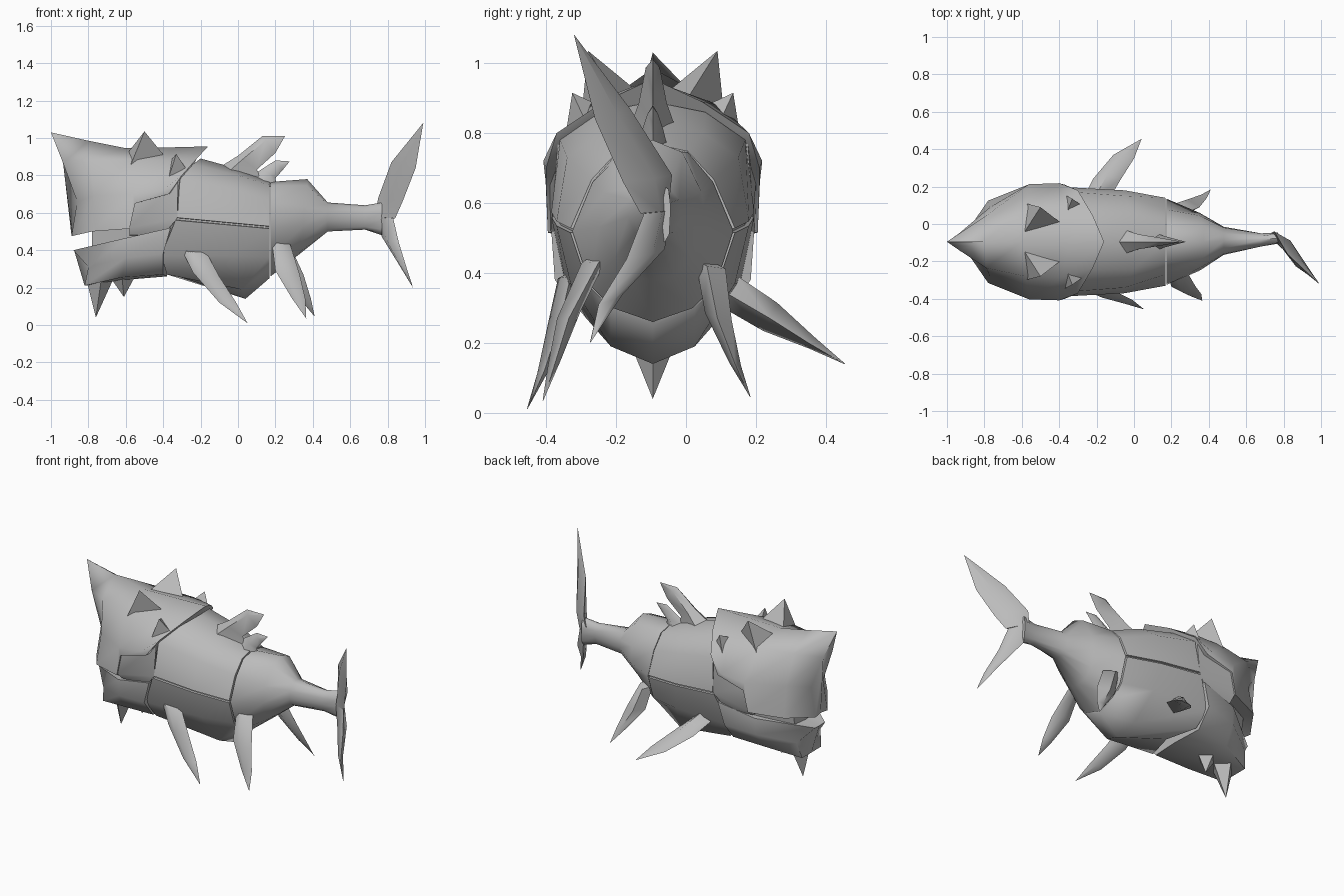
import bpy, bmesh
from mathutils import Vector

MID = -0.095  # y of the fish's centre plane
grey = bpy.data.materials.new("armour grey")
grey.diffuse_color = (0.5, 0.5, 0.5, 1)


def finish(name, bm, angle):
    bmesh.ops.recalc_face_normals(bm, faces=bm.faces)
    mesh = bpy.data.meshes.new(name)
    bm.to_mesh(mesh)
    bm.free()
    ob = bpy.data.objects.new(name, mesh)
    bpy.context.collection.objects.link(ob)
    mesh.materials.append(grey)
    bpy.ops.object.select_all(action='DESELECT')
    bpy.context.view_layer.objects.active = ob
    ob.select_set(True)
    bpy.ops.object.shade_smooth_by_angle(angle=angle)


def skin(name, rings, angle):
    """Join rings of points into a closed, capped surface."""
    bm = bmesh.new()
    loops = [[bm.verts.new(p) for p in r] for r in rings]
    n = len(loops[0])
    for a, b in zip(loops, loops[1:]):
        for i in range(n):
            j = (i + 1) % n
            bm.faces.new((a[i], a[j], b[j], b[i]))
    bm.faces.new(loops[0])
    bm.faces.new(loops[-1])
    bmesh.ops.remove_doubles(bm, verts=bm.verts, dist=0.0005)
    finish(name, bm, angle)


def plate(name, rows, centres=None):
    """Symmetric part from lengthwise rows of (x, half width, z), top to bottom."""
    rings = []
    for k, col in enumerate(zip(*rows)):
        c = centres[k] if centres else MID
        right = [(x, c + w, z) for x, w, z in col]
        left = [(x, c - w, z) for x, w, z in col[1:-1]]
        rings.append(right + left[::-1])
    skin(name, rings, 1.0)


def fin(name, direction, stations, bias=0.5):
    """Diamond-section blade from (leading point, trailing point, half thickness)."""
    d = Vector(direction).normalized()
    rings = []
    for lead, trail, t in stations:
        a, b = Vector(lead), Vector(trail)
        m = a.lerp(b, bias)
        rings.append([a, m + d * t, b, m - d * t])
    skin(name, rings, 1.1)


def spike(name, base, tip, side=1):
    """Pyramid with points given as (x, offset from centre plane, z)."""
    bm = bmesh.new()
    vs = [bm.verts.new((x, MID + side * w, z)) for x, w, z in base + [tip]]
    n = len(base)
    for i in range(n):
        bm.faces.new((vs[i], vs[(i + 1) % n], vs[-1]))
    bm.faces.new(vs[:n])
    finish(name, bm, 1.1)


# Skull shield with a narrow prow and swept-back rear edge
plate("skull_shield", [
    [(-1, 0, 1.03), (-.8, 0, .985), (-.6, 0, .945), (-.35, 0, .95), (-.16, 0, .955)],
    [(-.935, .045, .865), (-.79, .14, .885), (-.58, .185, .885), (-.38, .19, .88), (-.22, .14, .89)],
    [(-.86, .06, .66), (-.77, .185, .69), (-.56, .308, .70), (-.40, .313, .72), (-.30, .275, .80)],
    [(-.89, .06, .475), (-.78, .22, .50), (-.58, .30, .515), (-.55, .305, .65), (-.37, .305, .70)],
    [(-.885, 0, .48), (-.77, 0, .53), (-.58, 0, .55), (-.50, 0, .66), (-.30, 0, .74)],
])

# Cheeks between skull and torso
plate("cheeks", [
    [(-.55, 0, .68), (-.32, 0, .78)],
    [(-.55, .295, .66), (-.32, .272, .77)],
    [(-.58, .292, .52), (-.325, .288, .57)],
    [(-.58, .25, .48), (-.40, .265, .48)],
    [(-.58, 0, .47), (-.40, 0, .48)],
])

# Mouth interior
plate("mouth", [
    [(-.78, 0, .53), (-.5, 0, .55)],
    [(-.78, .13, .51), (-.5, .26, .53)],
    [(-.78, .11, .40), (-.5, .25, .42)],
    [(-.78, 0, .39), (-.5, 0, .40)],
])

# Lower jaw
plate("lower_jaw", [
    [(-.875, 0, .395), (-.6, 0, .44), (-.36, 0, .52)],
    [(-.88, .05, .40), (-.6, .255, .465), (-.36, .29, .52)],
    [(-.80, .12, .31), (-.6, .25, .36), (-.40, .28, .38)],
    [(-.82, .095, .21), (-.62, .17, .255), (-.40, .19, .27)],
    [(-.82, 0, .21), (-.62, 0, .24), (-.38, 0, .26)],
])

# Torso armour with a recessed seam along each side
plate("torso", [
    [(-.20, 0, .89), (0, 0, .835), (.168, 0, .77)],
    [(-.24, .15, .86), (0, .145, .80), (.168, .10, .748)],
    [(-.31, .265, .78), (-.05, .245, .73), (.168, .175, .667)],
    [(-.325, .29, .574), (-.05, .275, .548), (.168, .235, .528)],
    [(-.325, .278, .572), (-.05, .263, .546), (.168, .223, .526)],
    [(-.33, .278, .562), (-.05, .263, .537), (.168, .223, .517)],
    [(-.335, .29, .56), (-.05, .275, .535), (.168, .235, .515)],
    [(-.41, .25, .37), (-.03, .235, .37), (.168, .185, .365)],
    [(-.38, .19, .27), (.02, .12, .19), (.168, .12, .30)],
    [(-.32, 0, .26), (.04, 0, .14), (.168, 0, .25)],
])

# Rear body and tail stalk
plate("rear_body", [
    [(.174, 0, .765), (.37, 0, .78), (.48, 0, .655), (.68, 0, .64), (.77, 0, .655)],
    [(.174, .10, .745), (.37, .085, .745), (.48, .04, .645), (.68, .02, .63), (.77, .025, .64)],
    [(.174, .172, .66), (.35, .14, .63), (.48, .07, .61), (.68, .035, .60), (.77, .03, .60)],
    [(.174, .23, .52), (.35, .155, .53), (.48, .075, .56), (.68, .035, .56), (.77, .03, .56)],
    [(.174, .18, .365), (.33, .11, .44), (.48, .055, .515), (.68, .025, .525), (.77, .027, .51)],
    [(.174, .115, .30), (.33, .06, .39), (.48, .03, .50), (.68, .015, .51), (.77, .015, .49)],
    [(.174, 0, .26), (.33, 0, .38), (.48, 0, .50), (.68, 0, .51), (.77, 0, .48)],
], [MID, MID, -.09, -.085, -.075])

# Head spikes in mirrored pairs
for side, label in ((1, "left"), (-1, "right")):
    spike("large_head_spike_" + label,
          [(-.58, .205, .84), (-.39, .10, .90), (-.59, .045, .92)], (-.5, .185, 1.035), side)
    spike("small_head_spike_" + label,
          [(-.37, .25, .79), (-.28, .195, .84), (-.36, .155, .88)], (-.33, .23, .915), side)

# Chin spikes
spike("front_chin_spike",
      [(-.81, 0, .24), (-.73, .085, .25), (-.66, 0, .26), (-.73, -.085, .25)], (-.76, 0, .04))
spike("rear_chin_spike",
      [(-.68, 0, .25), (-.62, .06, .255), (-.55, 0, .26), (-.62, -.06, .255)], (-.61, 0, .15))

# Dorsal fins
fin("large_dorsal_fin", (0, 1, 0), [
    ((-.17, MID, .80), (.16, MID, .75), .075), ((0, MID, .905), (.10, MID, .83), .04),
    ((.13, MID, 1.01), (.20, MID, .92), .02), ((.25, MID, 1.01), (.25, MID, 1.008), .001)], 0.25)
fin("small_dorsal_fin", (0, 1, 0), [
    ((.03, MID, .77), (.21, MID, .73), .045), ((.13, MID, .835), (.20, MID, .785), .03),
    ((.20, MID, .88), (.24, MID, .83), .015), ((.275, MID, .875), (.275, MID, .873), .001)])

# Pectoral fins, one lowered and one spread
fin("pectoral_fin_right", (0, 1, .3), [
    ((-.30, -.335, .40), (-.17, -.33, .39), .035), ((-.24, -.36, .28), (-.10, -.36, .26), .035),
    ((-.10, -.41, .12), (-.01, -.405, .12), .018), ((.05, -.455, .01), (.05, -.453, .012), .001)])
fin("pectoral_fin_left", (0, .5, 1), [
    ((-.28, .12, .36), (-.14, .12, .34), .05), ((-.22, .24, .28), (-.07, .24, .27), .045),
    ((-.11, .37, .20), (0, .35, .20), .018), ((.04, .455, .14), (.04, .453, .14), .001)])

# Pelvic fins
fin("pelvic_fin_right", (0, 1, .3), [
    ((.18, -.27, .45), (.28, -.25, .43), .04), ((.20, -.335, .29), (.33, -.335, .27), .035),
    ((.29, -.38, .14), (.36, -.375, .14), .018), ((.365, -.41, .035), (.365, -.408, .035), .001)])
fin("pelvic_fin_left", (0, 1, -.3), [
    ((.18, .08, .43), (.28, .06, .42), .045), ((.22, .095, .28), (.35, .09, .27), .04),
    ((.33, .14, .14), (.39, .14, .14), .018), ((.41, .185, .045), (.41, .183, .045), .001)])

# Tail fin lobes, bent to one side
fin("upper_tail_lobe", (1, 1, 0), [
    ((.73, -.05, .58), (.84, -.13, .57), .025), ((.75, -.04, .68), (.88, -.18, .66), .03),
    ((.82, -.16, .87), (.95, -.26, .84), .02), ((.99, -.32, 1.08), (.99, -.318, 1.078), .001)])
fin("lower_tail_lobe", (1, 1, 0), [
    ((.73, -.05, .58), (.83, -.12, .57), .025), ((.77, -.06, .47), (.86, -.17, .44), .028),
    ((.85, -.18, .34), (.90, -.25, .31), .015), ((.935, -.275, .20), (.935, -.273, .202), .001)])
